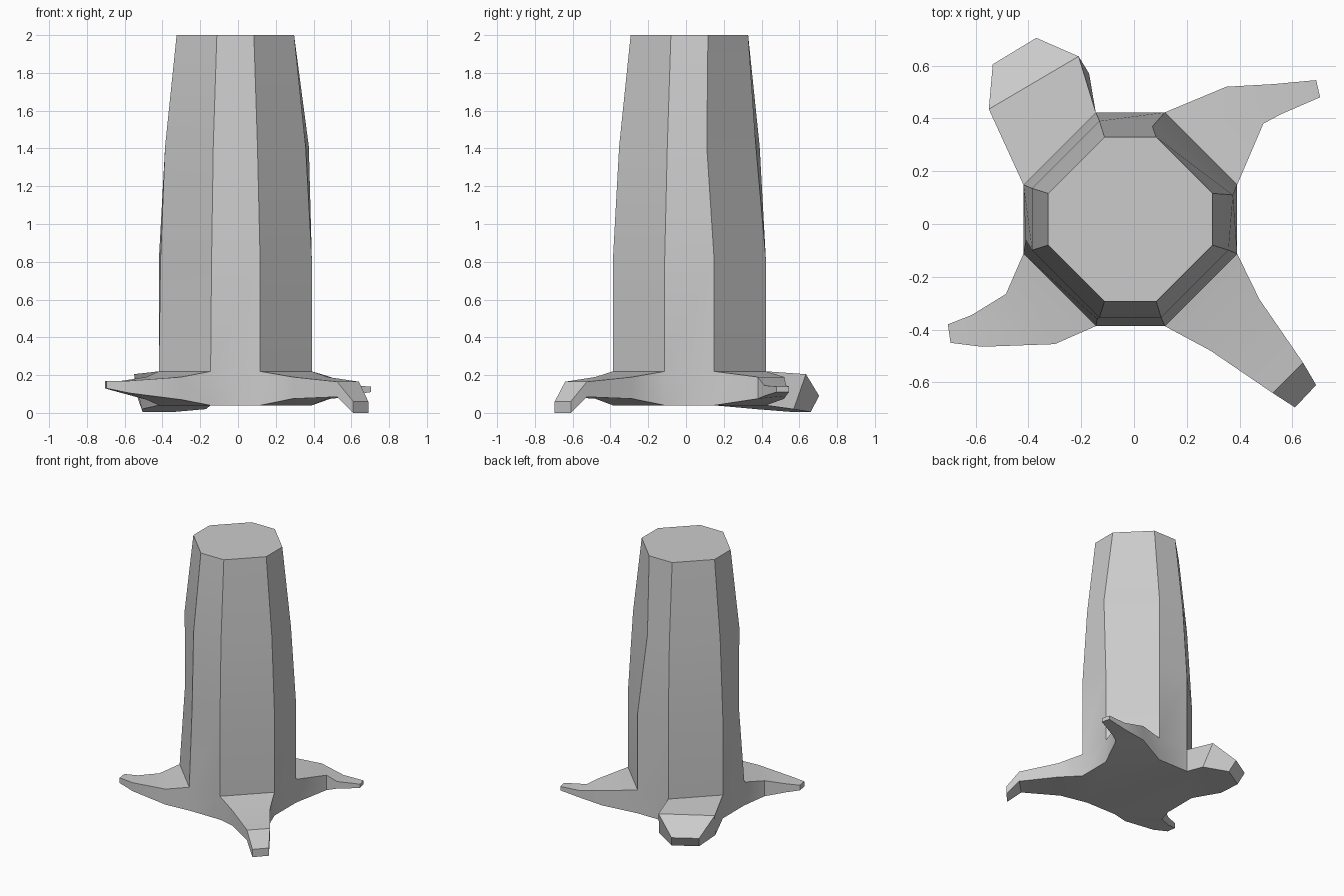
import bpy, bmesh, math

if "Cube" in bpy.data.objects:
    bpy.data.objects.remove(bpy.data.objects["Cube"])

CX, CY = -0.014, 0.018


def ring(bm, a, e, z, dents={}):
    """Octagon with half-width a and half-length e of its axis-facing sides."""
    pts = [(e, -a), (a, -e), (a, e), (e, a), (-e, a), (-a, e), (-a, -e), (-e, -a)]
    pts = [(x + CX, y + CY) for x, y in pts]
    return [bm.verts.new((*dents.get(i, p), z)) for i, p in enumerate(pts)]


def root(bm, section, steps):
    """Extend a four-corner section outward; step = A xy, B xy, top z, bottom z, underside shift."""
    for ax, ay, bx, by, top, bot, dx, dy in steps:
        nxt = [bm.verts.new(p) for p in (
            (ax + dx, ay + dy, bot), (bx + dx, by + dy, bot), (bx, by, top), (ax, ay, top))]
        for k in range(4):
            j = (k + 1) % 4
            bm.faces.new((section[k], section[j], nxt[j], nxt[k]))
        section = nxt
    bm.faces.new(section)


bm = bmesh.new()

# Trunk: stacked octagons with slight dents on two diagonal sides
rings = [
    ring(bm, 0.405, 0.131, 0.04),
    ring(bm, 0.405, 0.131, 0.22),
    ring(bm, 0.405, 0.131, 0.81, {6: (-0.41, -0.06), 7: (-0.14, -0.36)}),
    ring(bm, 0.372, 0.117, 1.41, {2: (0.375, 0.11), 3: (0.07, 0.37)}),
    ring(bm, 0.311, 0.098, 2.0),
]
for level, (lo, hi) in enumerate(zip(rings, rings[1:])):
    for i in range(8):
        if level == 0 and i % 2 == 0:
            continue  # roots grow from these openings
        j = (i + 1) % 8
        bm.faces.new((lo[i], lo[j], hi[j], hi[i]))
bm.faces.new(rings[-1])
bm.faces.new(list(reversed(rings[0])))

# Roots, keyed by the trunk side they grow from
roots = {
    0: [(0.29, -0.48, 0.475, -0.285, 0.19, 0.075, 0, 0),
        (0.525, -0.64, 0.64, -0.525, 0.165, 0.085, 0, 0),
        (0.61, -0.695, 0.69, -0.61, 0.06, 0.0, 0, 0)],
    2: [(0.49, 0.38, 0.35, 0.52, 0.19, 0.075, 0, 0),
        (0.555, 0.415, 0.53, 0.53, 0.145, 0.09, 0, 0),
        (0.705, 0.48, 0.69, 0.545, 0.14, 0.11, 0, 0)],
    4: [(-0.21, 0.635, -0.55, 0.435, 0.205, 0.02, 0.04, -0.065),
        (-0.37, 0.705, -0.535, 0.605, 0.09, 0.005, 0.03, -0.045)],
    6: [(-0.485, -0.265, -0.30, -0.455, 0.19, 0.07, 0, 0),
        (-0.615, -0.345, -0.575, -0.465, 0.17, 0.105, 0, 0),
        (-0.705, -0.38, -0.695, -0.45, 0.17, 0.13, 0, 0)],
}
for i, steps in roots.items():
    j = i + 1
    root(bm, [rings[0][i], rings[0][j], rings[1][j], rings[1][i]], steps)

bmesh.ops.recalc_face_normals(bm, faces=bm.faces)
mesh = bpy.data.meshes.new("tree_trunk")
bm.to_mesh(mesh)
bm.free()
trunk = bpy.data.objects.new("tree_trunk", mesh)
bpy.context.collection.objects.link(trunk)

# Soften root flanks, keep trunk edges sharp
bpy.context.view_layer.objects.active = trunk
trunk.select_set(True)
bpy.ops.object.shade_smooth_by_angle(angle=math.radians(30))
